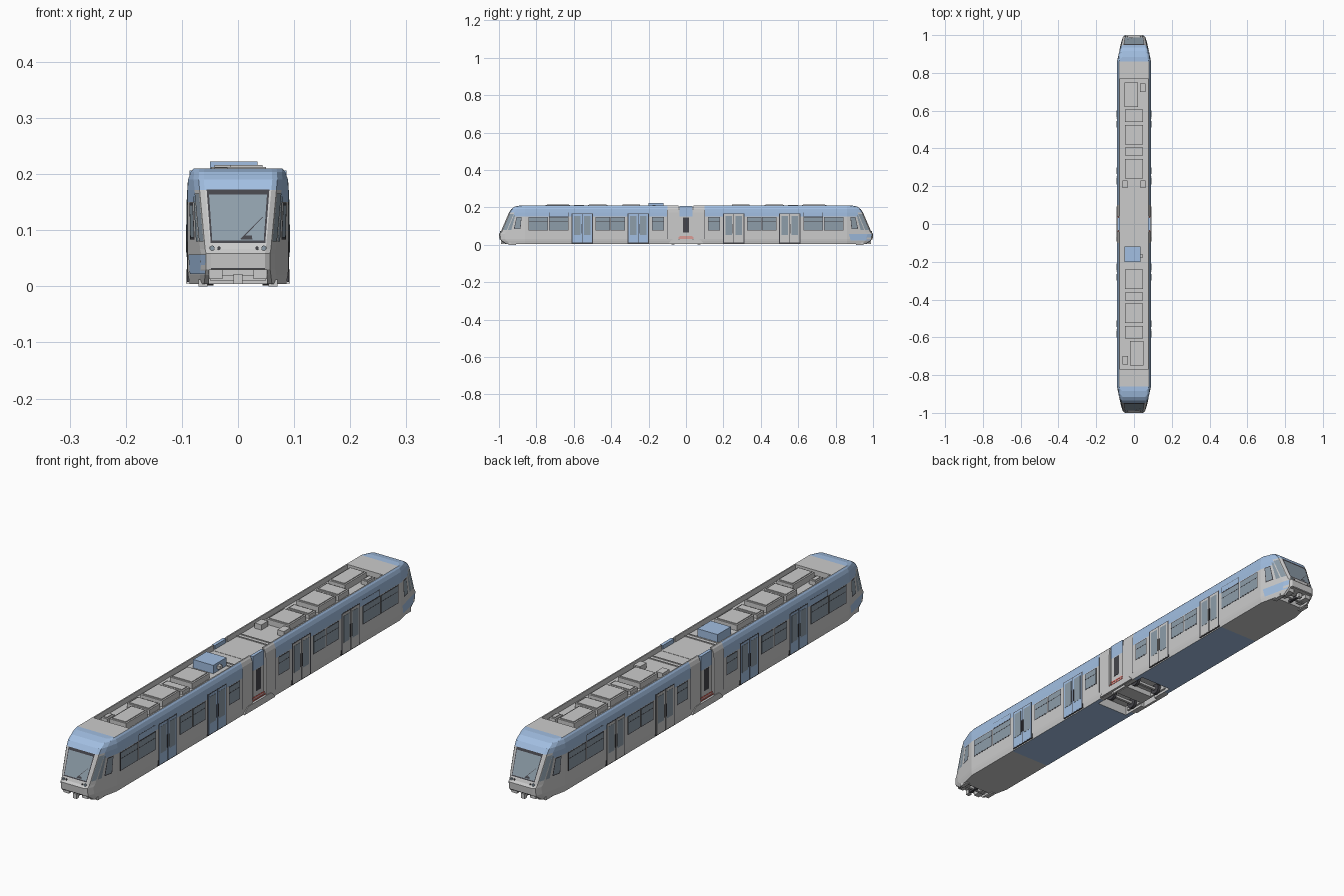
import bpy, bmesh, math
from mathutils import Vector

if "Cube" in bpy.data.objects:
    bpy.data.objects.remove(bpy.data.objects["Cube"])


def material(name, rgb):
    m = bpy.data.materials.new(name)
    m.diffuse_color = (*rgb, 1)
    m.use_nodes = True
    m.node_tree.nodes["Principled BSDF"].inputs["Base Color"].default_value = m.diffuse_color
    return m


BLUE = material("blue_paint", (0.36, 0.52, 0.76))
GLASS = material("window_glass", (0.27, 0.34, 0.40))
DARK = material("dark_trim", (0.06, 0.06, 0.07))
RED = material("red_stripe", (0.8, 0.15, 0.12))
half = []  # parts of the front car, repeated turned round for the rear car


def mesh(name, verts, faces, mat=None, rep=True):
    me = bpy.data.meshes.new(name)
    me.from_pydata([tuple(v) for v in verts], [], faces)
    bm = bmesh.new()
    bm.from_mesh(me)
    if len(faces) > 1:
        bmesh.ops.recalc_face_normals(bm, faces=bm.faces)
    bm.to_mesh(me)
    bm.free()
    if mat:
        me.materials.append(mat)
    ob = bpy.data.objects.new(name, me)
    bpy.context.collection.objects.link(ob)
    if rep:
        half.append(ob)
    return ob


def prism(name, a, b, mat=None, rep=True):
    n = len(a)
    sides = [(i, (i + 1) % n, n + (i + 1) % n, n + i) for i in range(n)]
    return mesh(name, a + b, [tuple(range(n)), tuple(range(n, 2 * n))] + sides, mat, rep)


def box(name, x0, x1, y0, y1, z0, z1, mat=None, rep=True):
    r = lambda z: [(x0, y0, z), (x1, y0, z), (x1, y1, z), (x0, y1, z)]
    return prism(name, r(z0), r(z1), mat, rep)


def disc(name, c, axis, r, d, mat=None, rep=True, n=16):
    def ring(o):
        out = []
        for i in range(n):
            u, v = r * math.cos(2 * math.pi * i / n), r * math.sin(2 * math.pi * i / n)
            p = (o, u, v) if axis == "x" else (u, o, v)
            out.append(tuple(Vector(c) + Vector(p)))
        return out
    return prism(name, ring(-d / 2), ring(d / 2), mat, rep)


# Car body: plan outlines stacked by height (z, half width, nose y)
LEVELS = [(.004, .086, -.965), (.02, .089, -.988), (.03, .09, -.998), (.058, .09, -1.0),
          (.066, .09, -.992), (.15, .09, -.9563), (.172, .09, -.947), (.19, .089, -.935),
          (.204, .084, -.915), (.21, .079, -.885)]


def outline(z):
    for a, b in zip(LEVELS, LEVELS[1:]):
        if z <= b[0] + 1e-6:
            t = (z - a[0]) / (b[0] - a[0])
            w, f = (a[i] + (b[i] - a[i]) * t for i in (1, 2))
            break
    by = min(f + .03, -.865)
    bx = w - (-.86 - by) * .22
    return [(bx - .018, f), (bx - .009, f + .006), (bx, by), (w, -.86), (w, -.62), (w, -.1), (w, -.04)]


verts, faces, mats = [], [], []
for z, _, _ in LEVELS:
    o = outline(z)
    verts += [(x, y, z) for x, y in o] + [(-x, y, z) for x, y in reversed(o)]
N, top = 14, (len(LEVELS) - 1) * 14
body = [(l, k) for l in range(len(LEVELS) - 1) for k in range(N)]
for l, k in body:
    a, b = l * N + k, l * N + (k + 1) % N
    faces.append((a, b, b + N, a + N))
    seg = min(k, 12 - k)
    blue = (l >= 6 and seg != 5 and k != 6) or (l == 5 and 2 <= seg <= 4)
    mats.append(1 if blue else 0)
for k in range(6):
    for base, blue in ((0, k == 4), (top, k < 3)):
        faces.append((base + k, base + k + 1, base + 12 - k, base + 13 - k))
        mats.append(1 if blue else 0)
shell = mesh("car_body", verts, faces)
shell.data.materials.append(None)
shell.data.materials.append(BLUE)
shell.data.polygons.foreach_set("material_index", mats)

# Roof tray, coupler well and bogie well cut into the body
for x, y0, y1, z0, z1 in ((.074, -.77, 0, .19, .25), (.052, -1.05, -.925, -.02, .029), (.068, -.13, 0, -.02, .04)):
    cut = box("cutter", -x, x, y0, y1, z0, z1, None, False)
    cut.hide_render = True
    mod = shell.modifiers.new("cut", "BOOLEAN")
    mod.operation, mod.solver, mod.object = "DIFFERENCE", "EXACT", cut
    bpy.context.view_layer.objects.active = shell
    bpy.ops.object.modifier_apply(modifier=mod.name)
    bpy.data.objects.remove(cut)


def patch(name, k, z0, z1, sb, st, mat, side=1, off=.001):
    """Panel lying on nose segment k (-1 is the front face)."""
    def pt(z, s):
        o = outline(z)
        p, q = ((-o[0][0], o[0][1]), o[0]) if k < 0 else (o[k], o[k + 1])
        return Vector((side * (p[0] + (q[0] - p[0]) * s), p[1] + (q[1] - p[1]) * s, z))
    q = [pt(z0, sb[0]), pt(z0, sb[1]), pt(z1, st[1]), pt(z1, st[0])]
    n = (q[1] - q[0]).cross(q[3] - q[0]).normalized()
    if n.dot(q[0] + q[2] - Vector((0, -1.6, q[0].z + q[2].z))) < 0:
        n, q = -n, q[::-1]
    return mesh(name, [v + n * off for v in q], [(0, 1, 2, 3)], mat)


# Nose: windshield, wiper, corner glass, cab windows, lamps
patch("windshield_frame", -1, .077, .172, (.02, .98), (.03, .97), DARK, off=.0006)
patch("windshield", -1, .081, .163, (.05, .95), (.06, .94), GLASS, off=.0012)
patch("wiper_arm", -1, .083, .122, (.54, .57), (.89, .905), DARK, off=.003)
patch("wiper_blade", -1, .083, .09, (.55, .75), (.62, .74), DARK, off=.002)
patch("front_seam", -1, .031, .033, (0, 1), (0, 1), DARK)
for s in (1, -1):
    patch("corner_glass", 1, .08, .165, (.1, .95), (.1, .95), GLASS, s)
    patch("quarter_window", 2, .08, .16, (.04, .24), (.04, .16), GLASS, s)
    patch("cab_window_frame", 2, .083, .149, (.36, .74), (.31, .72), DARK, s, .0006)
    patch("cab_window", 2, .087, .145, (.4, .7), (.35, .68), GLASS, s, .0012)
    disc("headlamp", (s * .046, -.990, .068), "y", .0045, .008, GLASS)
    disc("marker_lamp", (s * .034, -.990, .068), "y", .003, .007, DARK)
    box("bumper_support", s * .04 - .012, s * .04 + .012, -.985, -.93, .013, .029)
for k in (1, 2):
    patch("blue_corner_panel", k, .022, .057, (0, 1 if k == 1 else .8), (0, 1 if k == 1 else .9), BLUE, -1)

# Coupler under the nose
box("coupler_bar", -.005, .005, -.985, -.92, .008, .018, DARK)
box("coupler_head", -.008, .008, -.99, -.975, .004, .022)
box("coupler_cross_beam", -.05, .05, -.955, -.945, .01, .02)

# Side windows, sign panels and grooves on both sides
for s in (1, -1):
    def side(name, y0, y1, z0, z1, mat, out, rep=True):
        box(name, *sorted((s * .087, s * (.09 + out))), y0, y1, z0, z1, mat, rep)
    for y0, y1 in ((-.84, -.74), (-.73, -.63), (-.48, -.41), (-.40, -.33), (-.18, -.12)):
        side("window_frame", y0 - .003, y1 + .003, .077, .148, DARK, .0004)
        side("window", y0, y1, .08, .145, GLASS, .0009)
        side("window_bar", y0, y1, .122, .124, DARK, .0013)
    side("sign_frame", -.732, -.628, .148, .173, DARK, .0003)
    side("sign_panel", -.73, -.63, .15, .1715, BLUE, .0007)
    side("joint_seam", -.101, -.099, .03, .185, DARK, .0004)
    # Double doors, blue on the front car only
    for yc in (-.555, -.255, .255, .555):
        low = BLUE if yc < 0 else None
        side("door_frame", yc - .057, yc + .057, .008, .167, DARK, .0005, False)
        for d in (-1, 1):
            c = yc + d * .027
            side("door_leaf", c - .025, c + .025, .011, .164, low, .0012, False)
            side("door_glass", c - .018, c + .018, .052, .155, GLASS, .002, False)
            side("door_handle", c - d * .0225 - .001, c - d * .0225 + .001, .06, .11, DARK, .003, False)

# Roof equipment (x0, x1, y0, y1, top)
for x0, x1, y0, y1, z in ((-.048, .047, -.345, -.24, .214), (-.048, .047, -.405, -.362, .207),
                          (-.048, .047, -.525, -.42, .216), (-.048, .047, -.605, -.54, .212),
                          (-.02, .05, -.75, -.62, .216), (-.06, -.033, -.745, -.70, .209)):
    box("roof_unit", x0, x1, y0, y1, .188, z - .003)
    box("roof_unit_lid", x0 + .006, x1 - .006, y0 + .006, y1 - .006, z - .004, z)
for y in (-.12, -.1):
    box("roof_rib", -.074, .074, y - .002, y + .002, .189, .193)

# Rear car: same parts turned half a turn
for ob in half:
    c = ob.copy()
    c.name = "rear_" + ob.name
    c.rotation_euler.z = math.pi
    bpy.context.collection.objects.link(c)

# Single roof items
box("blue_roof_unit", -.05, .035, -.2, -.12, .188, .222, BLUE, False)
box("roof_unit_plug", .035, .048, -.178, -.162, .2, .213, None, False)
for s in (1, -1):
    box("small_roof_box", s * .048 - .014, s * .048 + .014, .19, .23, .188, .21, None, False)

# Articulation joint between the cars
box("gangway", -.083, .083, -.045, .045, .03, .191, None, False)
for s in (1, -1):
    def joint(name, y, z0, z1, mat, i, o):
        box(name, *sorted((s * i, s * o)), -y, y, z0, z1, mat, False)
    joint("gangway_roof_rail", .034, .15, .206, BLUE, .074, .0865)
    joint("gangway_panel", .034, .032, .15, None, .08, .0865)
    joint("gangway_window", .015, .066, .147, DARK, .082, .0875)
    joint("red_stripe", .035, .043, .048, RED, .082, .0875)
    joint("red_stripe_low", .04, .034, .038, RED, .082, .0885)
    skirt = [(-.093, .005), (.093, .005), (.09, .012), (.07, .03), (-.07, .03), (-.09, .012)]
    prism("bogie_skirt", [(s * .083, y, z) for y, z in skirt], [(s * .0925, y, z) for y, z in skirt], None, False)
    # Bogie
    joint("bogie_side_frame", .11, .012, .026, None, .058, .066)
    for y in (-.07, .07):
        disc("wheel", (s * .05, y, .022), "x", .021, .012, DARK, False, 20)
box("bogie_beam", -.06, .06, -.03, .03, .01, .03, None, False)
for y in (-.07, .07):
    box("axle", -.05, .05, y - .005, y + .005, .017, .027, None, False)
# Skid guards reaching the ground line
for y in (-.93, .93):
    for s in (1, -1):
        box("nose_guard", s * .062 - .008, s * .062 + .008, y - .02, y + .02, 0, .012, None, False)
